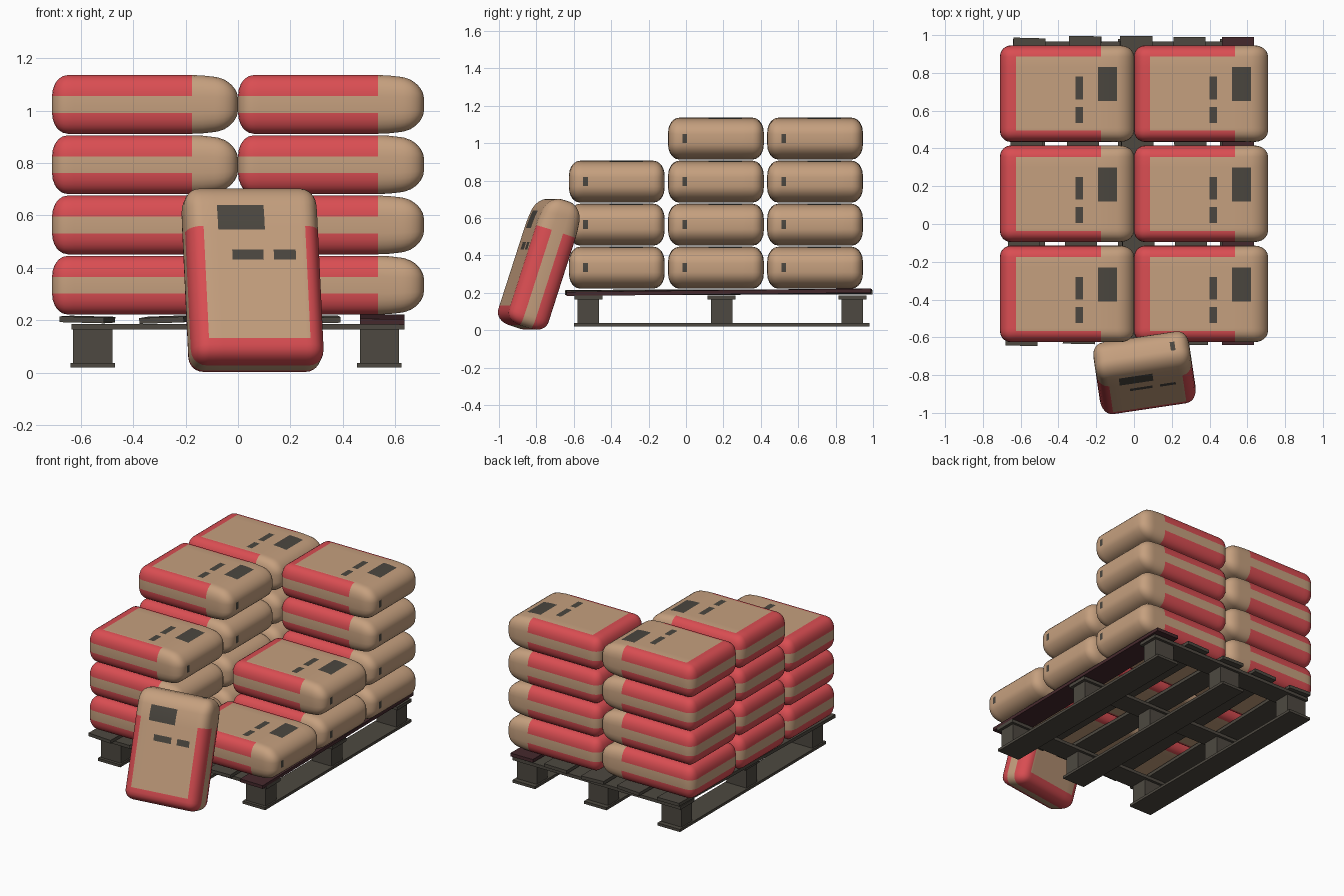
import bpy, bmesh, math
from mathutils import Vector, Matrix, Euler

if "Cube" in bpy.data.objects:
    bpy.data.objects.remove(bpy.data.objects["Cube"])


def material(name, rgb):
    m = bpy.data.materials.new(name)
    m.diffuse_color = (*rgb, 1)
    m.use_nodes = True
    m.node_tree.nodes["Principled BSDF"].inputs["Base Color"].default_value = m.diffuse_color
    return m


TAN = material("kraft paper", (0.56, 0.35, 0.21))
RED = material("red print", (0.70, 0.075, 0.085))
DARK = material("dark print", (0.07, 0.062, 0.05))
WOOD = material("weathered wood", (0.075, 0.066, 0.052))
MAROON = material("maroon wood", (0.06, 0.022, 0.026))

# Bag half sizes and edge rounding (the +x end is the folded, softer one)
HX, HY, HZ = 0.355, 0.256, 0.112
R_LEFT, R_RIGHT, RY, RZ = 0.06, 0.075, 0.06, 0.08
XS = [-HX, -0.335, -0.315, -0.295, -0.27, -0.1, 0.045, 0.085, 0.165,
      0.18, 0.22, 0.265, 0.28, 0.305, 0.33, HX]
YS = [-HY, -0.236, -0.216, -0.196, -0.18, -0.155, -0.07, -0.04, -0.03,
      0.09, 0.14, 0.196, 0.216, 0.236, HY]
ZS = [-HZ, -0.085, -0.058, -0.032, 0, 0.032, 0.058, 0.085, HZ]

# Printed patches on the top face: x0, x1, y0, y1
PATCHES = [(0.165, 0.265, -0.04, 0.14), (0.045, 0.085, -0.03, 0.09),
           (0.045, 0.085, -0.155, -0.07)]


def pillow(p):
    """Round the box edges and pinch the folded end."""
    rx = R_RIGHT if p.x > 0 else R_LEFT
    rad = (rx, RY, RZ)
    half = (HX, HY, HZ)
    q = Vector([max(-(h - r), min(h - r, c)) for c, h, r in zip(p, half, rad)])
    d = Vector([(c - k) / r for c, k, r in zip(p, q, rad)])
    if d.length > 0:
        d.normalize()
    out = Vector([k + c * r for k, c, r in zip(q, d, rad)])
    if out.x > 0.18:
        out.z *= 1 - 0.25 * ((out.x - 0.18) / 0.175) ** 2
    return out


def paint(c):
    """Colour slot from the face centre on the unrounded box."""
    if c.z > HZ - 1e-4:
        for x0, x1, y0, y1 in PATCHES:
            if x0 < c.x < x1 and y0 < c.y < y1:
                return 2
    if c.x > HX - 1e-4:
        return 2 if -0.18 < c.y < -0.155 and abs(c.z) < 0.032 else 0
    if c.x > 0.18:
        return 0
    border = abs(c.y) > 0.196 or c.x < -0.27
    return 1 if border and abs(c.z) > 0.032 else 0


def make_bag_mesh():
    bm = bmesh.new()
    cache = {}

    def vert(p):
        if p not in cache:
            cache[p] = bm.verts.new(p)
        return cache[p]

    grids = (XS, YS, ZS)
    for axis in range(3):
        a, b = (axis + 1) % 3, (axis + 2) % 3
        for side in (0, -1):
            for i in range(len(grids[a]) - 1):
                for j in range(len(grids[b]) - 1):
                    loop = []
                    for di, dj in ((0, 0), (1, 0), (1, 1), (0, 1)):
                        p = [0, 0, 0]
                        p[axis] = grids[axis][side]
                        p[a], p[b] = grids[a][i + di], grids[b][j + dj]
                        loop.append(vert(tuple(p)))
                    f = bm.faces.new(loop if side else loop[::-1])
                    f.material_index = paint(f.calc_center_median())
                    f.smooth = True
    for v in bm.verts:
        v.co = pillow(v.co)
    me = bpy.data.meshes.new("bag")
    bm.to_mesh(me)
    bm.free()
    for m in (TAN, RED, DARK):
        me.materials.append(m)
    return me


BAG = make_bag_mesh()


def bag(name, matrix):
    ob = bpy.data.objects.new(name, BAG)
    bpy.context.collection.objects.link(ob)
    ob.matrix_world = matrix


def board(name, centre, size, mat=WOOD, rot=(0, 0, 0)):
    bm = bmesh.new()
    bmesh.ops.create_cube(bm, size=1)
    bmesh.ops.scale(bm, vec=size, verts=bm.verts)
    me = bpy.data.meshes.new(name)
    bm.to_mesh(me)
    bm.free()
    me.materials.append(mat)
    ob = bpy.data.objects.new(name, me)
    ob.location = centre
    ob.rotation_euler = Euler([math.radians(r) for r in rot])
    bpy.context.collection.objects.link(ob)


# Stacked bags: number of layers in each column
STACKS = {(-0.355, -0.37): 3, (-0.355, 0.16): 4, (-0.355, 0.69): 4,
          (0.355, -0.37): 1, (0.355, 0.16): 2, (0.355, 0.69): 4}
for (x, y), count in STACKS.items():
    for k in range(count):
        bag("stacked_bag", Matrix.Translation((x, y, 0.334 + 0.23 * k)))

# Bag leaning on the front of the stack
yaw, lean = math.radians(8.5), math.radians(18)
back = Vector((-math.sin(yaw), math.cos(yaw), 0))
up = Vector((0, 0, 1))
axis = back * math.sin(lean) + up * math.cos(lean)
face = -back * math.cos(lean) + up * math.sin(lean)
turn = Matrix((axis, face.cross(axis), face)).transposed().to_4x4()
bag("leaning_bag", Matrix.Translation((0.055, -0.78, 0.355)) @ turn)

# Pallet: bottom runners, blocks, cross boards
for x in (-0.555, 0.0, 0.54):
    board("bottom_runner", (x, 0.19, 0.028), (0.17, 1.58, 0.018))
    for y in (-0.522, 0.19, 0.89):
        board("block", (x, y, 0.1), (0.15, 0.115, 0.132))
for y in (-0.522, 0.19, 0.89):
    board("cross_board", (0, y, 0.175), (1.27, 0.15, 0.022))

# Deck planks, slightly crooked: x, y, yaw, roll, pitch, material
for x, y, yaw_deg, roll, pitch, mat in (
        (-0.575, 0.17, -1.5, 1.5, 0.1, WOOD), (-0.275, 0.18, -1.2, -2, 0.2, WOOD),
        (0.02, 0.18, 0.6, 2, 0.1, WOOD), (0.30, 0.175, 0.4, -1, 0.2, WOOD),
        (0.55, 0.175, 0, 0.5, 0.6, MAROON)):
    board("deck_plank", (x, y, 0.203), (0.17, 1.63, 0.022), mat,
          (pitch, roll, yaw_deg))
